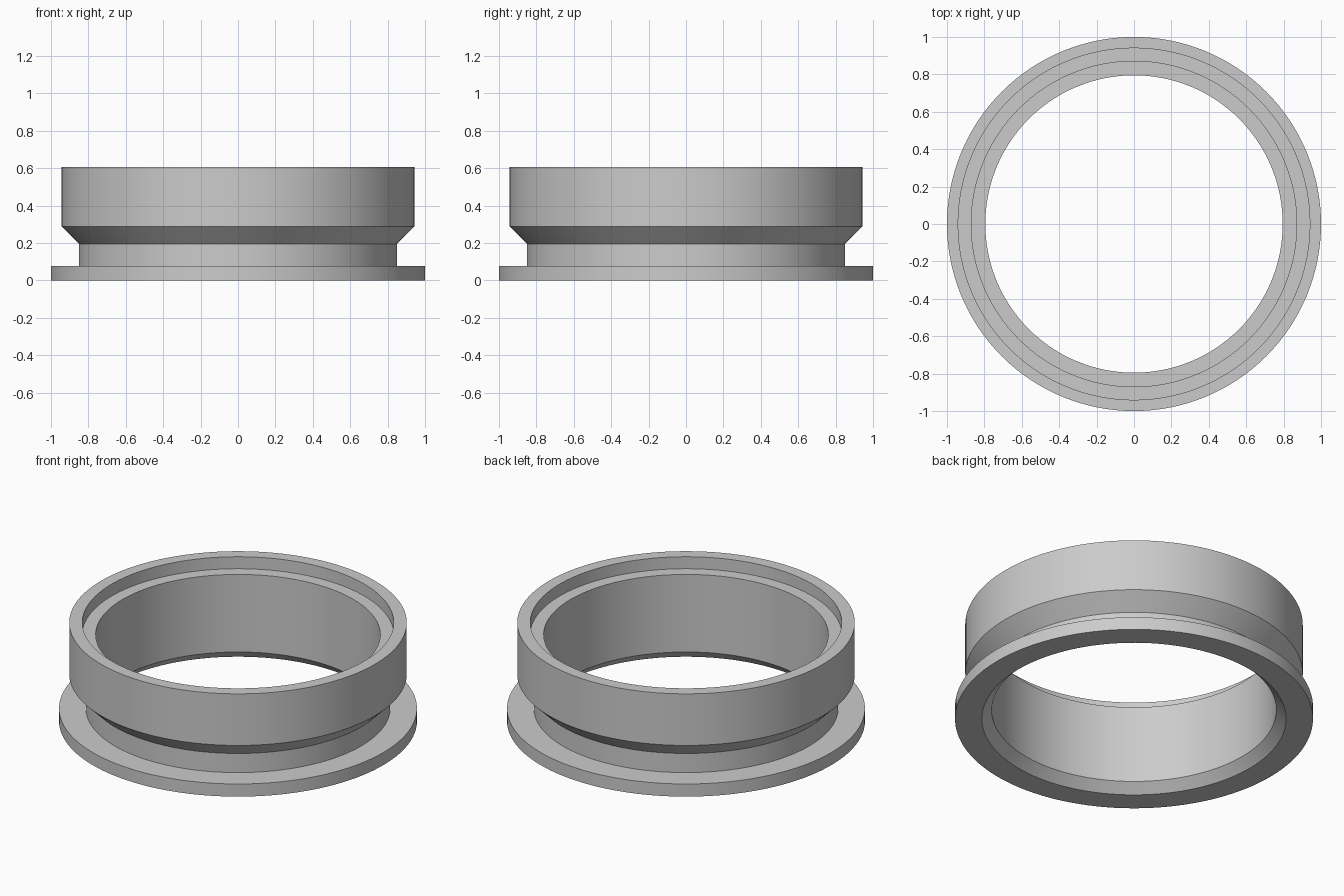
import bpy
import bmesh
from math import radians, tau
from mathutils import Vector

if "Cube" in bpy.data.objects:
    bpy.data.objects.remove(bpy.data.objects["Cube"])

SEGMENTS = 128

# Single plain grey
grey = bpy.data.materials.new("plain_grey")
grey.use_nodes = True
colour = (0.6, 0.6, 0.6, 1)
grey.diffuse_color = colour
grey.node_tree.nodes["Principled BSDF"].inputs["Base Color"].default_value = colour


def lathe(name, profile, material):
    """Revolve a closed (radius, height) profile around z."""
    bm = bmesh.new()
    verts = [bm.verts.new((r, 0, z)) for r, z in profile]
    edges = [bm.edges.new((a, b)) for a, b in zip(verts, verts[1:] + verts[:1])]
    bmesh.ops.spin(bm, geom=verts + edges, cent=Vector(), axis=(0, 0, 1),
                   angle=tau, steps=SEGMENTS, use_merge=True)
    bmesh.ops.remove_doubles(bm, verts=bm.verts, dist=0.0001)
    bmesh.ops.recalc_face_normals(bm, faces=bm.faces)
    mesh = bpy.data.meshes.new(name)
    bm.to_mesh(mesh)
    bm.free()
    mesh.materials.append(material)
    obj = bpy.data.objects.new(name, mesh)
    bpy.context.collection.objects.link(obj)
    bpy.ops.object.select_all(action="DESELECT")
    obj.select_set(True)
    bpy.context.view_layer.objects.active = obj
    bpy.ops.object.shade_smooth_by_angle(angle=radians(25))
    return obj


# Flanged collar: base flange, neck, flared band, recessed rim, chamfered bore
lathe("flanged_collar", [
    (1.0, 0.0), (1.0, 0.078),        # base flange
    (0.85, 0.078), (0.85, 0.196),    # neck
    (0.943, 0.289), (0.943, 0.607),  # flare and outer band
    (0.87, 0.607), (0.87, 0.533),    # recess inside the rim
    (0.795, 0.533), (0.795, 0.055),  # bore
    (0.85, 0.0),                     # chamfer at the underside
], grey)
